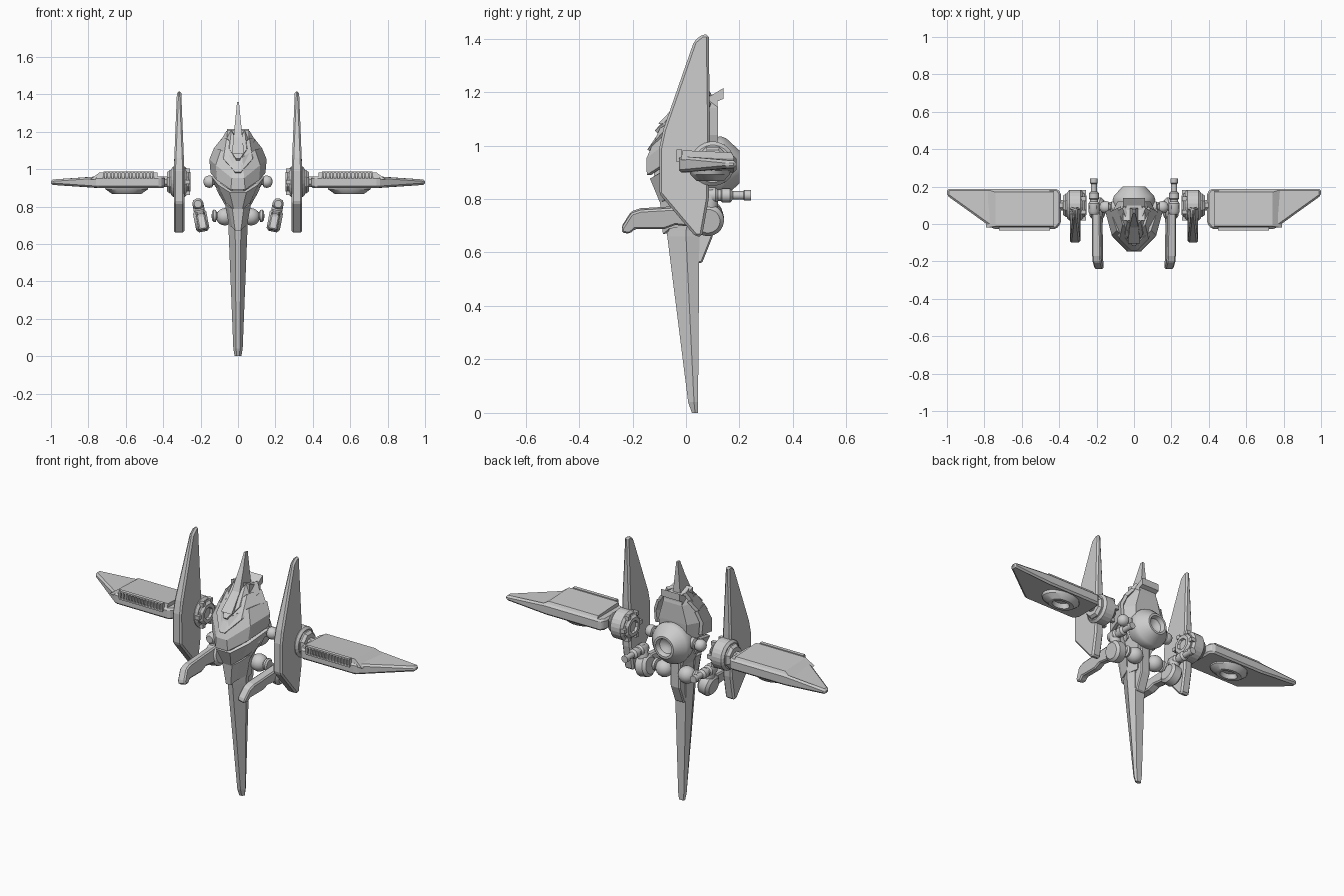
import bpy, bmesh, math
from mathutils import Matrix, Vector

if "Cube" in bpy.data.objects:
    bpy.data.objects.remove(bpy.data.objects["Cube"])


def finish(name, bm, mirror=False, bevel=0, solid=0, smooth=False):
    bmesh.ops.recalc_face_normals(bm, faces=bm.faces)
    me = bpy.data.meshes.new(name)
    bm.to_mesh(me)
    bm.free()
    ob = bpy.data.objects.new(name, me)
    bpy.context.collection.objects.link(ob)
    if smooth:
        bpy.context.view_layer.objects.active = ob
        ob.select_set(True)
        bpy.ops.object.shade_smooth_by_angle(angle=math.radians(35))
        ob.select_set(False)
    if solid:
        m = ob.modifiers.new("Solid", 'SOLIDIFY')
        m.thickness, m.offset = solid, 0
    if bevel:
        m = ob.modifiers.new("Bevel", 'BEVEL')
        m.width, m.segments, m.limit_method = bevel, 1, 'ANGLE'
    if mirror:
        ob.modifiers.new("Mirror", 'MIRROR')
    return ob


def skin(bm, rings, closed=True, caps=True):
    vs = [[bm.verts.new(p) for p in r] for r in rings]
    n = len(vs[0])
    for a, b in zip(vs, vs[1:]):
        for i in range(n if closed else n - 1):
            j = (i + 1) % n
            bm.faces.new((a[i], a[j], b[j], b[i]))
    if caps:
        bm.faces.new(vs[0])
        bm.faces.new(vs[-1])


def side_prism(name, pts, x, half, **kw):
    """Side outline (y, z) extruded across x; half may depend on z."""
    h = half if callable(half) else (lambda z: half)
    bm = bmesh.new()
    skin(bm, [[(x + s * h(z), y, z) for y, z in pts] for s in (-1, 1)])
    return finish(name, bm, **kw)


def lathe(name, prof, centre, axis='X', n=24, scale=(1, 1, 1), **kw):
    """Revolve (radius, distance) pairs about an axis through centre."""
    bm = bmesh.new()
    skin(bm, [[(max(r, .001) * math.cos(2 * math.pi * (i + .5) / n),
                max(r, .001) * math.sin(2 * math.pi * (i + .5) / n), d)
               for i in range(n)] for r, d in prof])
    direction = Vector({'X': (1, 0, 0), 'Y': (0, 1, 0), 'Z': (0, 0, 1)}[axis])
    rot = Vector((0, 0, 1)).rotation_difference(direction).to_matrix().to_4x4()
    mat = Matrix.Translation(centre) @ Matrix.Diagonal((*scale, 1)) @ rot
    bmesh.ops.transform(bm, matrix=mat, verts=bm.verts)
    return finish(name, bm, **kw)


def column(name, sections, **kw):
    """Stack of hexagonal sections: z, front half width, side half width, front y, mid y, back y."""
    bm = bmesh.new()
    skin(bm, [[(-f, a, z), (f, a, z), (w, m, z), (w * .7, b, z), (-w * .7, b, z), (-w, m, z)]
              for z, f, w, a, m, b in sections])
    return finish(name, bm, **kw)


def plate(name, rows, thick=.018):
    """Wrapped V-shaped armour from half rows of points."""
    bm = bmesh.new()
    skin(bm, [[(-x, y, z) for x, y, z in reversed(r)] + r for r in rows], closed=False, caps=False)
    return finish(name, bm, solid=thick)


def box(bm, centre, size):
    bmesh.ops.create_cube(bm, size=1, matrix=Matrix.Translation(centre) @ Matrix.Diagonal((*size, 1)))


def ball(r, n=10):
    return [(r * math.sin(math.pi * i / n), -r * math.cos(math.pi * i / n)) for i in range(n + 1)]


# Central hull and long lower blade
column("hull", [(.68, .02, .05, -.06, .0, .07), (.79, .02, .06, -.075, .02, .09),
                (.89, .03, .115, -.12, .04, .11), (1.04, .03, .125, -.095, .05, .12),
                (1.14, .02, .085, -.03, .06, .12), (1.19, .02, .05, .02, .07, .11)])
column("tail_blade", [(0, .008, .018, .022, .034, .044), (.04, .01, .025, .008, .03, .045),
                      (.66, .015, .05, -.07, .0, .05), (.8, .015, .05, -.08, .0, .06)])
side_prism("rear_keel", [(.04, .56), (.06, .56), (.1, .66), (.1, .82), (.04, .82)], 0, .03, bevel=.006)
plate("throat_plate", [[(.012, -.078, .67), (.022, -.06, .69), (.04, .0, .7)],
                       [(.025, -.09, .79), (.042, -.06, .8), (.062, .02, .82)]])

# Layered head armour
plate("jaw_plate", [[(.02, -.09, .79), (.055, -.05, .82), (.09, .06, .86)],
                    [(.04, -.128, .88), (.1, -.06, .92), (.132, .07, .96)]])
plate("brow_plate", [[(.035, -.138, .89), (.105, -.065, .94), (.138, .07, .98)],
                     [(.03, -.14, .95), (.112, -.055, 1.02), (.145, .07, 1.05)],
                     [(.02, -.09, 1.06), (.085, -.03, 1.1), (.12, .08, 1.11)]])
plate("forehead_plate", [[(.015, -.137, .98), (.075, -.075, 1.05), (.12, .07, 1.11)],
                         [(.01, -.05, 1.11), (.055, .0, 1.16), (.08, .09, 1.16)]])
plate("crown_plate", [[(.01, -.11, 1.05), (.045, -.05, 1.1), (.085, .07, 1.15)],
                      [(.005, -.01, 1.15), (.03, .02, 1.2), (.055, .09, 1.2)]])
side_prism("crest_spike", [(-.105, 1.08), (-.02, 1.17), (.03, 1.28), (.06, 1.36), (.08, 1.36),
                           (.085, 1.18), (.0, 1.09)], 0, lambda z: .005 + max(0, 1.36 - z) * .1)
side_prism("rear_bracket", [(.05, 1.1), (.09, 1.1), (.117, 1.12), (.117, 1.165), (.14, 1.175),
                            (.14, 1.215), (.09, 1.185), (.02, 1.21), (.02, 1.12)], 0, .058)

# Rear engine with a dished nozzle
lathe("rear_engine", [(.09, .04), (.108, .09), (.115, .13), (.108, .15), (.062, .2), (.05, .2),
                      (.042, .175), (.02, .16), (0, .158)], (0, 0, .92), 'Y', 28, smooth=True)

# Body sockets: upper wing joints and lower arm joints
lathe("wing_joint", [(.03, -.06), (.03, -.035), (.018, -.03), (.018, -.022), (.03, -.018), (.034, 0),
                     (.028, .018), (.016, .027), (0, .03)], (.155, .09, .933), 'X', 20, mirror=True, smooth=True)
lathe("shoulder_ball", ball(.047), (.07, .09, .745), 'X', 20, mirror=True, smooth=True)
lathe("shoulder_stub", [(.02, .03), (.02, .045), (.032, .048), (.034, .06), (.026, .068), (.0, .072)],
      (.07, .085, .75), 'X', 20, mirror=True, smooth=True)

# Tall upright wings with hubs
side_prism("upright_wing", [(.085, 1.415), (.06, 1.415), (.03, 1.39), (-.085, 1.06), (-.1, .99),
                            (-.1, .82), (.035, .66), (.06, .66), (.085, .8), (.09, 1.04)],
           .315, lambda z: .028 - max(0, z - 1.0) * .04, mirror=True, bevel=.009)
lathe("hub_housing", [(.07, -.042), (.083, -.03), (.083, .03), (.07, .042)],
      (.315, .1, .932), 'X', 24, mirror=True)
lathe("wing_hub", [(0, -.05), (.03, -.05), (.035, -.062), (.055, -.062), (.067, -.05), (.067, .05),
                   (.055, .065), (.03, .065), (.03, .09), (0, .09)], (.315, .1, .932), 'X', 8, mirror=True)
bm = bmesh.new()
for k in range(6):
    a = math.pi * k / 3
    box(bm, (.27, .1 + .07 * math.cos(a), .932 + .07 * math.sin(a)), (.025, .022, .022))
finish("hub_lugs", bm, mirror=True)

# Horizontal wings tapering to thin tips
outline = [(.39, .165), (.41, .188), (.75, .188), (1, .188), (1, .152), (.75, -.027), (.415, -.027), (.39, .005)]
bm = bmesh.new()
skin(bm, [[(x, y, .93 + s * (.031 if x < .8 else .014)) for x, y in outline] for s in (-1, 1)])
finish("horizontal_wing", bm, mirror=True, bevel=.01)

# Raised wing panel with sloping outer end, and front grille
bm = bmesh.new()
panel = [(-.02, .945), (-.012, .982), (.17, .974), (.186, .945)]
skin(bm, [[(x - (.05 if end and z > .96 else 0), y, z) for y, z in panel]
          for x, end in ((.43, 0), (.79, 1))])
finish("wing_panel", bm, mirror=True)
bm = bmesh.new()
for z in (.942, .982):
    box(bm, (.585, -.025, z), (.27, .02, .008))
for k in range(15):
    box(bm, (.452 + k * .019, -.026, .962), (.008, .018, .04))
finish("wing_grille", bm, mirror=True)

# Scooped vent below each horizontal wing
lathe("lower_vent", [(.12, .91), (.115, .892), (.08, .868), (.055, .868), (.045, .895), (0, .895)],
      (.595, .09, 0), 'Z', 20, scale=(1, .65, 1), mirror=True, smooth=True)

# Forward arms, leaning outward at the top
def lean(ob):
    m = Matrix.Translation((.2, 0, .74)) @ Matrix.Rotation(math.radians(11), 4, 'Y') @ Matrix.Translation((-.2, 0, -.74))
    ob.data.transform(m)


lean(side_prism("forearm", [(-.24, .695), (-.205, .75), (-.17, .762), (-.07, .768), (.05, .775), (.1, .75),
                            (.09, .69), (-.04, .705), (-.08, .69), (-.19, .69), (-.21, .672), (-.24, .675)],
                .197, .024, mirror=True, bevel=.007))
lean(lathe("elbow_wheel", [(.02, -.036), (.045, -.036), (.06, -.022), (.06, .022), (.045, .036), (.02, .036)],
           (.2, .082, .724), 'X', 24, mirror=True, smooth=True))
lean(lathe("elbow_mount", [(.022, -.08), (.03, -.05), (.03, .03), (.02, .05)],
           (.2, .09, .79), 'Z', 16, mirror=True, smooth=True))
lean(lathe("arm_thruster", [(.02, .05), (.03, .065), (.03, .11), (.022, .12), (.022, .13), (.027, .135),
                            (.027, .165), (.016, .175), (.016, .215), (.02, .218), (.02, .243), (.008, .243)],
           (.2, 0, .815), 'Y', 16, mirror=True, smooth=True))
